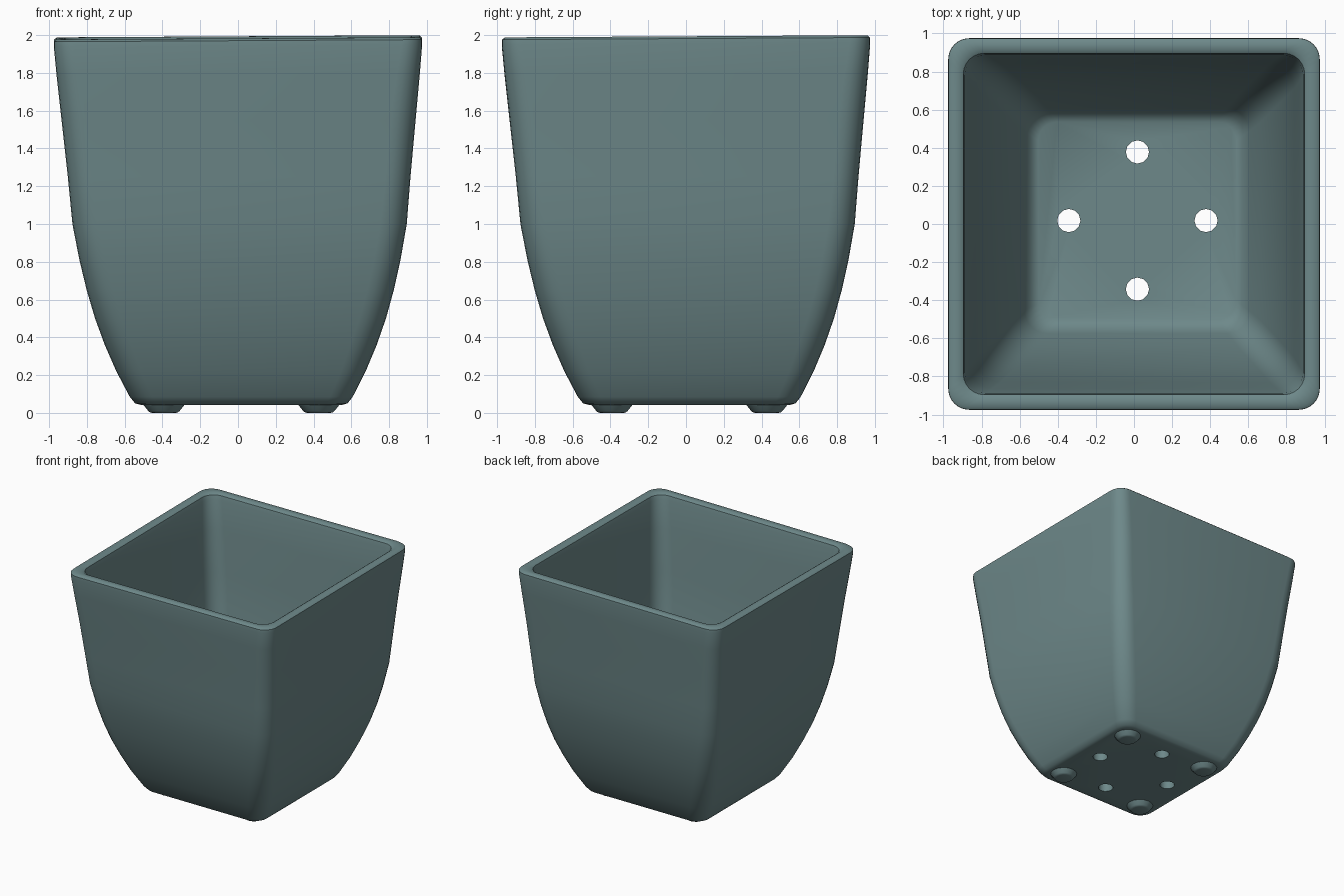
import bpy, bmesh, math
from mathutils import Matrix

cube = bpy.data.objects.get("Cube")
if cube:
    bpy.data.objects.remove(cube, do_unlink=True)

glaze = bpy.data.materials.new("grey teal glaze")
glaze.use_nodes = True
COLOUR = (0.155, 0.25, 0.255, 1)
glaze.diffuse_color = COLOUR
glaze.node_tree.nodes["Principled BSDF"].inputs["Base Color"].default_value = COLOUR

CENTRE = 0.018      # the base sits slightly off centre under the rim
SEGMENTS = 6        # steps round each corner


def add_object(name, bm):
    bmesh.ops.recalc_face_normals(bm, faces=bm.faces[:])
    mesh = bpy.data.meshes.new(name)
    bm.to_mesh(mesh)
    bm.free()
    mesh.materials.append(glaze)
    obj = bpy.data.objects.new(name, mesh)
    bpy.context.collection.objects.link(obj)
    return obj


def smooth(obj, angle):
    bpy.ops.object.select_all(action="DESELECT")
    obj.select_set(True)
    bpy.context.view_layer.objects.active = obj
    bpy.ops.object.shade_smooth_by_angle(angle=math.radians(angle))


def rounded_square(bm, half, z, radius):
    """Ring of vertices; the rim tilts and the base drifts off centre."""
    ring = []
    shift = CENTRE * max(0, 1 - z / 1.9)
    for corner in range(4):
        middle = math.radians(45 + 90 * corner)
        cx = math.copysign(half - radius, math.cos(middle))
        cy = math.copysign(half - radius, math.sin(middle))
        for i in range(SEGMENTS + 1):
            a = math.radians(90 * corner + 90 * i / SEGMENTS)
            x, y = cx + radius * math.cos(a), cy + radius * math.sin(a)
            tilt = 0.006 * (x + y) * (z / 2) ** 4
            ring.append(bm.verts.new((x + shift, y + shift, z + tilt)))
    return ring


# Pot: half width, height and corner radius, from base up, over the rim, and down inside
profile = [
    (0.53, 0.042, 0.10), (0.562, 0.05, 0.11), (0.59, 0.085, 0.12),
    (0.66, 0.22, 0.13), (0.72, 0.36, 0.14), (0.77, 0.50, 0.14), (0.813, 0.65, 0.14),
    (0.85, 0.81, 0.14), (0.885, 1.00, 0.14), (0.907, 1.25, 0.13),
    (0.937, 1.55, 0.13), (0.962, 1.80, 0.12), (0.975, 1.95, 0.11),
    (0.974, 1.976, 0.11), (0.960, 1.988, 0.11), (0.915, 1.988, 0.11),
    (0.896, 1.975, 0.11), (0.888, 1.94, 0.11), (0.865, 1.70, 0.12),
    (0.835, 1.35, 0.13), (0.805, 1.00, 0.13), (0.765, 0.78, 0.13),
    (0.715, 0.56, 0.13), (0.655, 0.38, 0.13), (0.59, 0.22, 0.12),
    (0.56, 0.155, 0.11), (0.52, 0.13, 0.10),
]
bm = bmesh.new()
rings = [rounded_square(bm, *p) for p in profile]
for low, high in zip(rings, rings[1:]):
    n = len(low)
    for i in range(n):
        j = (i + 1) % n
        bm.faces.new((low[i], low[j], high[j], high[i]))
bm.faces.new(rings[0])
bm.faces.new(rings[-1])
pot = add_object("pot", bm)

# Drainage holes cut through the floor
bm = bmesh.new()
for i in range(4):
    a = math.radians(90 * i)
    spot = Matrix.Translation((CENTRE + 0.36 * math.cos(a), CENTRE + 0.36 * math.sin(a), 0.09))
    bmesh.ops.create_cone(bm, cap_ends=True, segments=12, radius1=0.061,
                          radius2=0.061, depth=0.3, matrix=spot)
cutter = add_object("hole_cutter", bm)
cutter.hide_render = True
cut = pot.modifiers.new("drainage_holes", "BOOLEAN")
cut.operation = "DIFFERENCE"
cut.solver = "EXACT"
cut.object = cutter
bpy.ops.object.select_all(action="DESELECT")
pot.select_set(True)
bpy.context.view_layer.objects.active = pot
bpy.ops.object.modifier_apply(modifier=cut.name)
bpy.data.objects.remove(cutter, do_unlink=True)
smooth(pot, 40)

# Four low round feet under the corners
for sx, side in ((1, "left"), (-1, "right")):
    for sy, end in ((-1, "front"), (1, "back")):
        bm = bmesh.new()
        place = Matrix.Translation((CENTRE + sx * 0.41, CENTRE + sy * 0.41, 0.025))
        bmesh.ops.create_cone(bm, cap_ends=True, segments=16, radius1=0.075,
                              radius2=0.115, depth=0.05, matrix=place)
        bottom = [e for e in bm.edges if all(v.co.z < 0.01 for v in e.verts)]
        bmesh.ops.bevel(bm, geom=bottom, offset=0.012, segments=2,
                        affect="EDGES", profile=0.5)
        smooth(add_object(end + "_" + side + "_foot", bm), 50)
